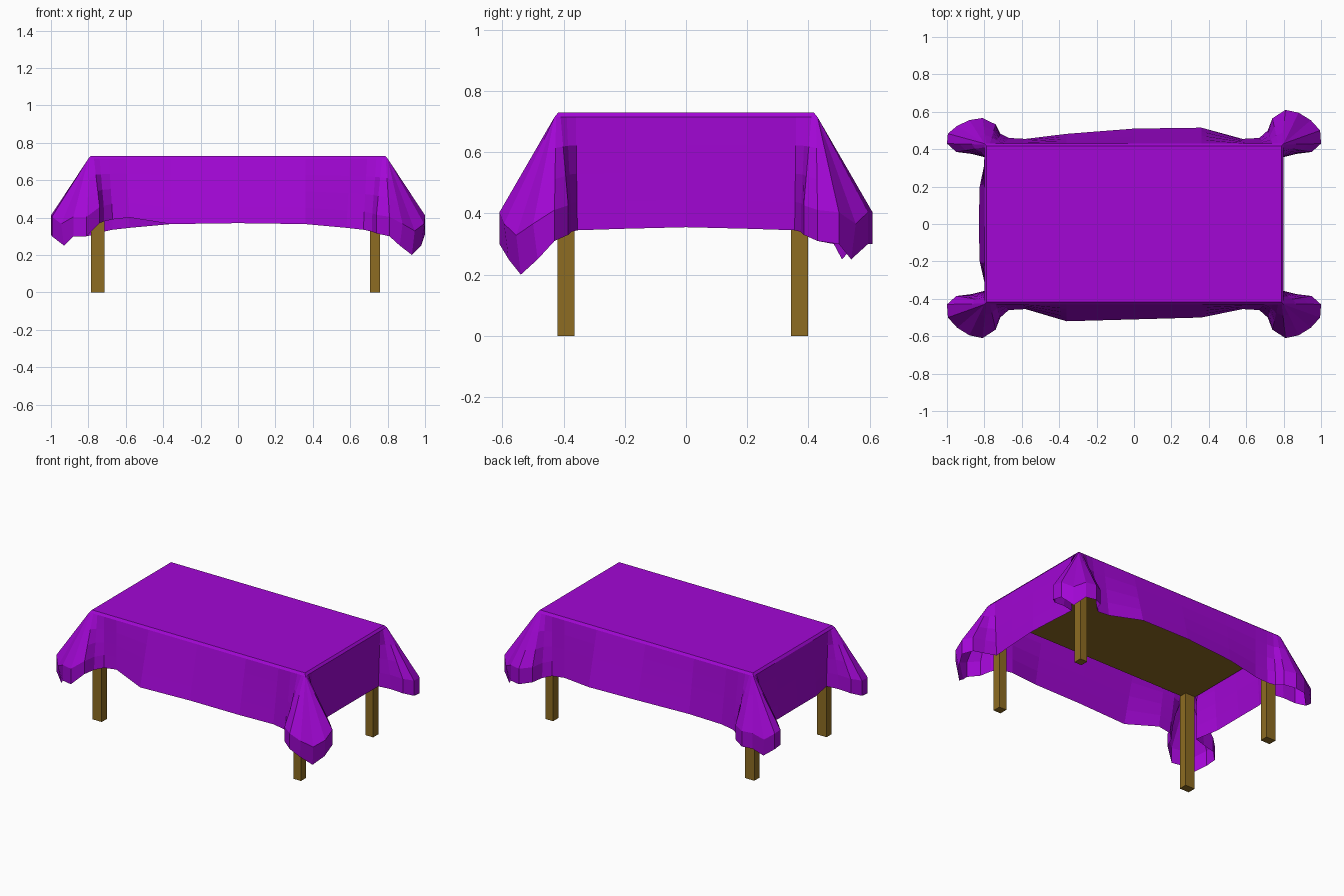
import bpy, bmesh
from mathutils import Vector

if "Cube" in bpy.data.objects:
    bpy.data.objects.remove(bpy.data.objects["Cube"])


def material(name, color):
    m = bpy.data.materials.new(name)
    m.diffuse_color = (*color, 1)
    m.use_nodes = True
    m.node_tree.nodes["Principled BSDF"].inputs["Base Color"].default_value = m.diffuse_color
    return m


wood = material("wood", (0.27, 0.15, 0.016))
fabric = material("purple_fabric", (0.36, 0.002, 0.66))


def box(name, center, size):
    bpy.ops.mesh.primitive_cube_add(size=1, location=center)
    o = bpy.context.object
    o.name = name
    o.scale = size
    o.data.materials.append(wood)


# Table top and four legs
box("table_top", (-0.01, 0, 0.68), (1.56, 0.82, 0.07))
for side, x, w in (("left", -0.75, 0.07), ("right", 0.732, 0.055)):
    for end, y in (("front", -0.392), ("back", 0.371)):
        box(f"{end}_{side}_leg", (x, y, 0.325), (w, 0.055, 0.65))

# One quarter of the cloth, from the middle of the short end round to the
# middle of the long side: rim x, rim y, hem x, hem y, hem z, fold weight
QUARTER = [
    (.80, .00, .80, .00, .355, 0),
    (.80, .20, .795, .20, .35, 0),
    (.80, .36, .79, .355, .345, 0),
    (.80, .39, .87, .375, .34, .5),
    (.80, .41, .95, .385, .33, 1),
    (.80, .425, 1.0, .43, .31, 1),
    (.80, .43, .995, .50, .27, 1),
    (.80, .43, .945, .555, .22, 1),
    (.80, .43, .88, .595, .27, 1),
    (.79, .43, .81, .61, .30, 1),
    (.77, .43, .74, .565, .315, 1),
    (.74, .43, .715, .50, .325, .5),
    (.69, .43, .67, .46, .335, 0),
    (.60, .43, .58, .455, .345, 0),
    (.36, .43, .36, .50, .365, 0),
    (.00, .43, .00, .51, .37, 0),
]
# Per corner: tip height change, fold depth, long-side bulge, hem lift
CORNER = {(1, -1): (-.02, 1, .0, 0), (1, 1): (.03, 1, .015, 0),
          (-1, -1): (.03, 1, .02, .055), (-1, 1): (.03, .76, -.018, 0)}
LEVELS = (0, .25, .5, .75, 1)


def column(row, sx, sy):
    rx, ry, hx, hy, hz, fold = row
    tip, depth, bulge, lift = CORNER[(sx, sy)]
    if fold == 1 and hz < .29:
        hz += tip
    if fold and hy > .45:
        hy = .43 + (hy - .43) * depth
    if hx == .36:
        hy += bulge
    if .57 < hx < .75:
        hz += lift
    if sx < 0 and ry < .3:
        hx += .03
    pts = [Vector((sx * (rx - .012), sy * max(ry - .012, 0), .73))]
    for t in LEVELS:
        # folds flare out to full width above the hem
        f = t * (1 - fold) + min(1, t / .75) * fold
        pts.append(Vector((sx * (rx + (hx - rx) * f),
                           sy * (ry + (hy - ry) * f),
                           .715 + (hz - .715) * t)))
    if fold == 1 and hz < .29:
        # lowest tip hangs slightly inward
        pts[-1].x -= sx * .015
        pts[-1].y -= sy * .015
    return pts


# Run the four mirrored quarters into one closed ring of columns
cols = []
for sx, sy, rev in ((1, 1, False), (-1, 1, True), (-1, -1, False), (1, -1, True)):
    rows = QUARTER[::-1] if rev else QUARTER
    cols += [column(r, sx, sy) for r in rows[:-1]]

bm = bmesh.new()
grid = [[bm.verts.new(p) for p in c] for c in cols]
n = len(grid)
for i in range(n):
    a, b = grid[i], grid[(i + 1) % n]
    for k in range(len(a) - 1):
        bm.faces.new((a[k], a[k + 1], b[k + 1], b[k]))
bm.faces.new([c[0] for c in grid])
bmesh.ops.remove_doubles(bm, verts=bm.verts, dist=.0005)
bmesh.ops.recalc_face_normals(bm, faces=bm.faces)
top = max(bm.faces, key=lambda f: f.calc_area())
if top.normal.z < 0:
    bmesh.ops.reverse_faces(bm, faces=bm.faces)
me = bpy.data.meshes.new("tablecloth")
bm.to_mesh(me)
bm.free()
me.materials.append(fabric)
cloth = bpy.data.objects.new("tablecloth", me)
bpy.context.collection.objects.link(cloth)
